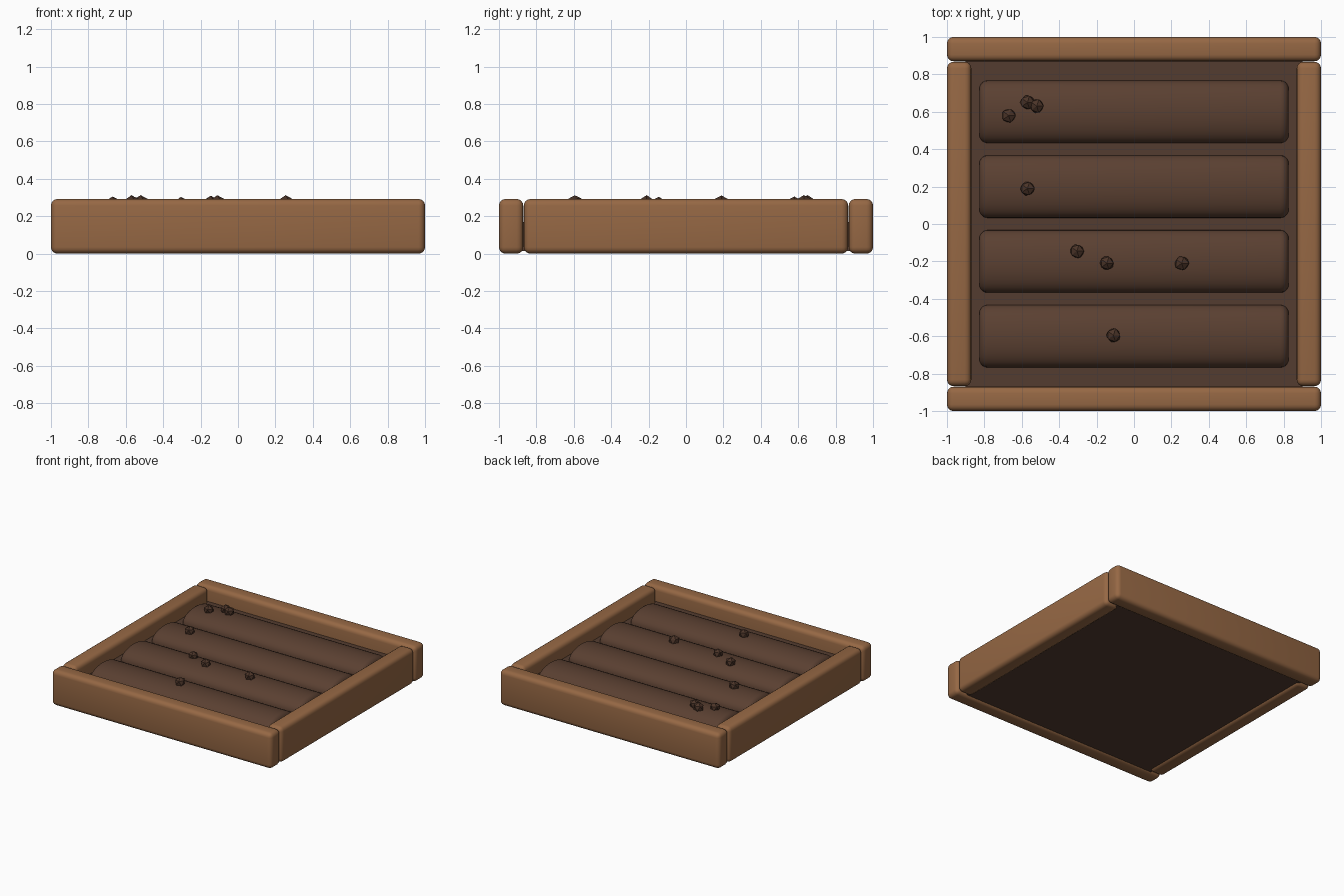
import bpy, bmesh, math, random
from mathutils import Vector

if "Cube" in bpy.data.objects:
    bpy.data.objects.remove(bpy.data.objects["Cube"])

random.seed(4)


def material(name, rgb):
    m = bpy.data.materials.new(name)
    m.diffuse_color = (*rgb, 1)
    m.use_nodes = True
    m.node_tree.nodes["Principled BSDF"].inputs["Base Color"].default_value = m.diffuse_color
    return m


WOOD = material("wood", (0.305, 0.138, 0.058))
SOIL = material("soil", (0.087, 0.045, 0.029))
RIDGE = material("ridge_soil", (0.103, 0.051, 0.031))
CLOD = material("clod_soil", (0.07, 0.034, 0.021))


def add(name, bm, mat, smooth=None):
    bmesh.ops.recalc_face_normals(bm, faces=bm.faces)
    me = bpy.data.meshes.new(name)
    bm.to_mesh(me)
    bm.free()
    me.materials.append(mat)
    ob = bpy.data.objects.new(name, me)
    bpy.context.collection.objects.link(ob)
    if smooth:
        bpy.ops.object.select_all(action='DESELECT')
        ob.select_set(True)
        bpy.context.view_layer.objects.active = ob
        bpy.ops.object.shade_smooth_by_angle(angle=math.radians(smooth))
    return ob


def box(name, lo, hi, mat, bevel=0.0):
    bm = bmesh.new()
    bmesh.ops.create_cube(bm, size=1)
    for v in bm.verts:
        v.co = Vector([l + (c + 0.5) * (h - l) for c, l, h in zip(v.co, lo, hi)])
    if bevel:
        bmesh.ops.bevel(bm, geom=bm.edges[:], offset=bevel, segments=4,
                        profile=0.5, affect='EDGES')
    return add(name, bm, mat, 35 if bevel else None)


def ridge(name, y0):
    # domed cross-section lofted along x, with rounded ends
    L, W, H, r, zb = 0.827, 0.168, 0.095, 0.045, 0.165
    bm = bmesh.new()
    ends = [(L - r + r * math.cos(a), W - r + r * math.sin(a), H - r * (1 - math.sin(a)))
            for a in [math.pi / 2 * i / 5 for i in range(6)]]
    stations = [(-x, w, h) for x, w, h in ends] + ends[::-1]
    rings = []
    for x, w, h in stations:
        ring = [bm.verts.new((x, y0 + s * w, zb - 0.06)) for s in (-1,)]
        for i in range(17):
            t = math.pi * i / 16
            ring.append(bm.verts.new((x, y0 - w * math.cos(t), zb + h * math.sin(t) ** 0.9)))
        ring.append(bm.verts.new((x, y0 + w, zb - 0.06)))
        rings.append(ring)
    n = len(rings[0])
    for a, b in zip(rings, rings[1:]):
        for i in range(n):
            j = (i + 1) % n
            bm.faces.new((a[i], a[j], b[j], b[i]))
    bm.faces.new(rings[0])
    bm.faces.new(rings[-1])
    add(name, bm, RIDGE, 50)


# Frame planks
B = 0.035
for s, n in ((-1, "front"), (1, "back")):
    y = sorted((s * 0.87, s * 1.0))
    box(n + "_plank", (-1, y[0], 0), (1, y[1], 0.292), WOOD, B)
for s, n in ((-1, "left"), (1, "right")):
    x = sorted((s * 0.87, s * 1.0))
    box(n + "_plank", (x[0], -0.867, 0), (x[1], 0.867, 0.292), WOOD, B)

# Soil bed
box("soil_bed", (-0.9, -0.9, 0.015), (0.9, 0.9, 0.17), SOIL)

# Planting ridges
for i, y in enumerate((-0.6, -0.2, 0.2, 0.6)):
    ridge(f"soil_ridge_{i + 1}", y)

# Loose clods
clods = [(-0.67, 0.58, 0.268), (-0.57, 0.65, 0.272), (-0.52, 0.63, 0.275),
         (-0.57, 0.19, 0.275), (-0.305, -0.145, 0.266), (-0.145, -0.21, 0.272),
         (0.255, -0.21, 0.272), (-0.11, -0.595, 0.276)]
for i, (x, y, z) in enumerate(clods):
    bm = bmesh.new()
    bmesh.ops.create_icosphere(bm, subdivisions=1, radius=0.041)
    for v in bm.verts:
        v.co *= random.uniform(0.92, 1.08)
        v.co.z *= 0.95
        v.co += Vector((x, y, z))
    add(f"clod_{i + 1}", bm, CLOD)
